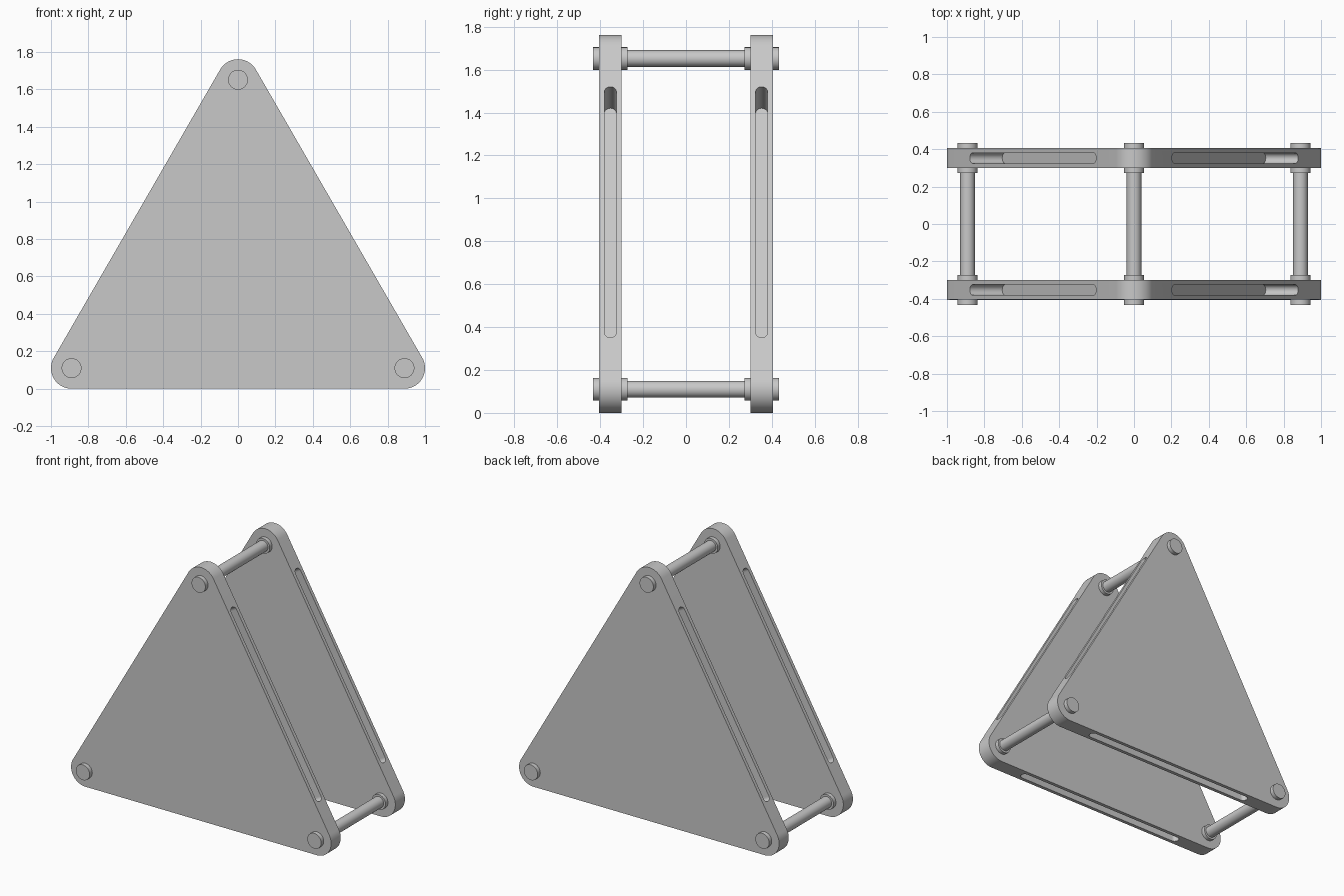
import bpy
import bmesh
from math import sin, cos, pi, radians, sqrt
from mathutils import Matrix, Vector

if "Cube" in bpy.data.objects:
    bpy.data.objects.remove(bpy.data.objects["Cube"], do_unlink=True)

SIDE, CORNER = 1.78, 0.11            # distance between rods, plate corner radius
INNER, OUTER = 0.30, 0.405           # y range of one plate
MID = (INNER + OUTER) / 2
SLOT_LENGTH, SLOT_RADIUS, SLOT_DEPTH = 1.35, 0.028, 0.20
HEIGHT = SIDE * sqrt(3) / 2
CENTRE_Z = CORNER + HEIGHT / 3
CORNERS = {"right": (-SIDE / 2, CORNER), "left": (SIDE / 2, CORNER),
           "top": (0, CORNER + HEIGHT)}

grey = bpy.data.materials.new("light grey")
grey.use_nodes = True
grey.diffuse_color = (0.58, 0.58, 0.58, 1)
grey.node_tree.nodes["Principled BSDF"].inputs["Base Color"].default_value = grey.diffuse_color


def arc(cx, cy, radius, start, end, steps):
    angles = [radians(start + (end - start) * i / steps) for i in range(steps + 1)]
    return [(cx + radius * cos(a), cy + radius * sin(a)) for a in angles]


def prism(name, outline, low, high):
    """Extrude a flat outline along local z."""
    bm = bmesh.new()
    face = bm.faces.new([bm.verts.new((u, v, low)) for u, v in outline])
    new = bmesh.ops.extrude_face_region(bm, geom=[face])["geom"]
    verts = [g for g in new if isinstance(g, bmesh.types.BMVert)]
    bmesh.ops.translate(bm, verts=verts, vec=(0, 0, high - low))
    bmesh.ops.recalc_face_normals(bm, faces=bm.faces)
    mesh = bpy.data.meshes.new(name)
    bm.to_mesh(mesh)
    bm.free()
    mesh.materials.append(grey)
    obj = bpy.data.objects.new(name, mesh)
    bpy.context.collection.objects.link(obj)
    return obj


def select_only(obj):
    bpy.ops.object.select_all(action="DESELECT")
    obj.select_set(True)
    bpy.context.view_layer.objects.active = obj


def smooth(obj):
    select_only(obj)
    bpy.ops.object.shade_smooth_by_angle(angle=radians(30))


# Rounded triangular plates, with a blind slot in each of the three edges
STAND_UP = Matrix.Rotation(pi / 2, 4, "X")     # local z becomes -y
plate_outline = (arc(*CORNERS["right"], CORNER, 150, 270, 20)
                 + arc(*CORNERS["left"], CORNER, -90, 30, 20)
                 + arc(*CORNERS["top"], CORNER, 30, 150, 20))
half = SLOT_LENGTH / 2 - SLOT_RADIUS
slot_outline = (arc(half, 0, SLOT_RADIUS, -90, 90, 12)
                + arc(-half, 0, SLOT_RADIUS, 90, 270, 12))

for label, side in (("front", -1), ("back", 1)):
    low, high = sorted((-side * INNER, -side * OUTER))
    plate = prism(label + "_plate", plate_outline, low, high)
    plate.data.transform(STAND_UP)
    for k in range(3):
        cutter = prism("slot_cutter", slot_outline, -0.1, SLOT_DEPTH)
        # Start at the bottom edge, then turn about the triangle's centre
        place = (Matrix.Translation((0, 0, CENTRE_Z))
                 @ Matrix.Rotation(k * 2 * pi / 3, 4, "Y")
                 @ Matrix.Translation((0, side * MID, -CENTRE_Z)))
        cutter.data.transform(place)
        cutter.hide_render = True
        cut = plate.modifiers.new("slot", "BOOLEAN")
        cut.operation, cut.solver, cut.object = "DIFFERENCE", "EXACT", cutter
        select_only(plate)
        bpy.ops.object.modifier_apply(modifier=cut.name)
        bpy.data.objects.remove(cutter, do_unlink=True)
    smooth(plate)


# Connecting rods with inner collars and outer end caps
def cylinder(name, corner, radius, start, end):
    obj = prism(name, arc(0, 0, radius, 0, 352.5, 47), -end, -start)
    obj.data.transform(STAND_UP)
    obj.location = Vector((corner[0], 0, corner[1]))
    smooth(obj)


for spot, corner in CORNERS.items():
    cylinder(spot + "_rod", corner, 0.039, -0.28, 0.28)
    for label, side in (("front", -1), ("back", 1)):
        for part, a, b in (("collar", 0.273, INNER + 0.005), ("cap", OUTER - 0.005, 0.434)):
            start, end = sorted((side * a, side * b))
            cylinder(f"{spot}_{label}_{part}", corner, 0.053, start, end)
